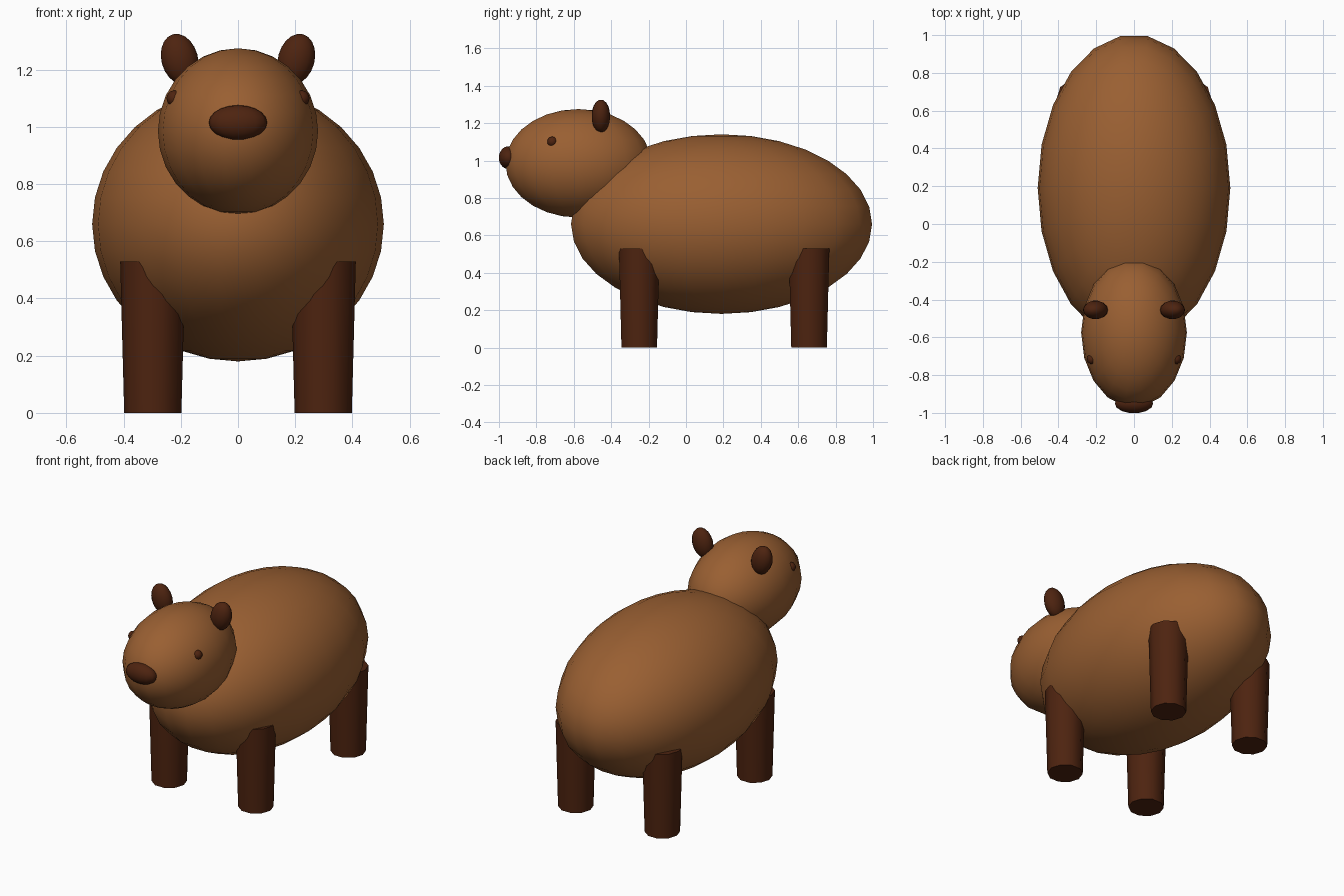
import bpy, bmesh, math
from mathutils import Matrix

cube = bpy.data.objects.get("Cube")
if cube:
    bpy.data.objects.remove(cube, do_unlink=True)


def make_material(name, rgb):
    mat = bpy.data.materials.new(name)
    mat.use_nodes = True
    mat.diffuse_color = (*rgb, 1)
    mat.node_tree.nodes["Principled BSDF"].inputs["Base Color"].default_value = (*rgb, 1)
    return mat


FUR = make_material("warm brown fur", (0.32, 0.115, 0.032))
DARK = make_material("dark brown", (0.075, 0.017, 0.005))


def finish(bm, name, mat, matrix):
    """Turn a corner to face +x, place the mesh and shade it smooth."""
    corner = max((v.co for v in bm.verts), key=lambda c: c.xy.length)
    turn = Matrix.Rotation(-math.atan2(corner.y, corner.x), 4, "Z")
    bmesh.ops.transform(bm, matrix=matrix @ turn, verts=bm.verts)
    mesh = bpy.data.meshes.new(name)
    bm.to_mesh(mesh)
    bm.free()
    mesh.materials.append(mat)
    obj = bpy.data.objects.new(name, mesh)
    bpy.context.collection.objects.link(obj)
    bpy.ops.object.select_all(action="DESELECT")
    obj.select_set(True)
    bpy.context.view_layer.objects.active = obj
    bpy.ops.object.shade_smooth_by_angle(angle=math.radians(50))
    return obj


def ellipsoid(name, mat, centre, radii, segments, rings, tilt=0):
    bm = bmesh.new()
    bmesh.ops.create_uvsphere(bm, u_segments=segments, v_segments=rings, radius=1)
    matrix = (Matrix.Translation(centre) @ Matrix.Rotation(tilt, 4, "Y")
              @ Matrix.Diagonal((*radii, 1)))
    return finish(bm, name, mat, matrix)


def leg(name, x, y, height=0.53):
    bm = bmesh.new()
    bmesh.ops.create_cone(bm, cap_ends=True, segments=10, radius1=0.1,
                          radius2=0.114, depth=height)
    # The widest ring is the top one, so its corner sets the turn
    return finish(bm, name, DARK, Matrix.Translation((x, y, height / 2)))


# Body, head and nose
ellipsoid("body", FUR, (0, 0.19, 0.66), (0.51, 0.813, 0.48), 22, 16)
ellipsoid("head", FUR, (0, -0.575, 0.985), (0.28, 0.396, 0.29), 18, 14)
ellipsoid("nose", DARK, (0, -0.95, 1.015), (0.102, 0.052, 0.061), 14, 10)

# Paired parts
for side, s in (("left", 1), ("right", -1)):
    ellipsoid(side + "_ear", DARK, (0.204 * s, -0.455, 1.237),
              (0.064, 0.05, 0.09), 14, 10, tilt=s * math.radians(15))
    ellipsoid(side + "_eye", DARK, (0.222 * s, -0.715, 1.1),
              (0.028, 0.028, 0.028), 10, 8)
    leg(side + "_front_leg", 0.298 * s, -0.25)
    leg(side + "_back_leg", 0.298 * s, 0.658)
